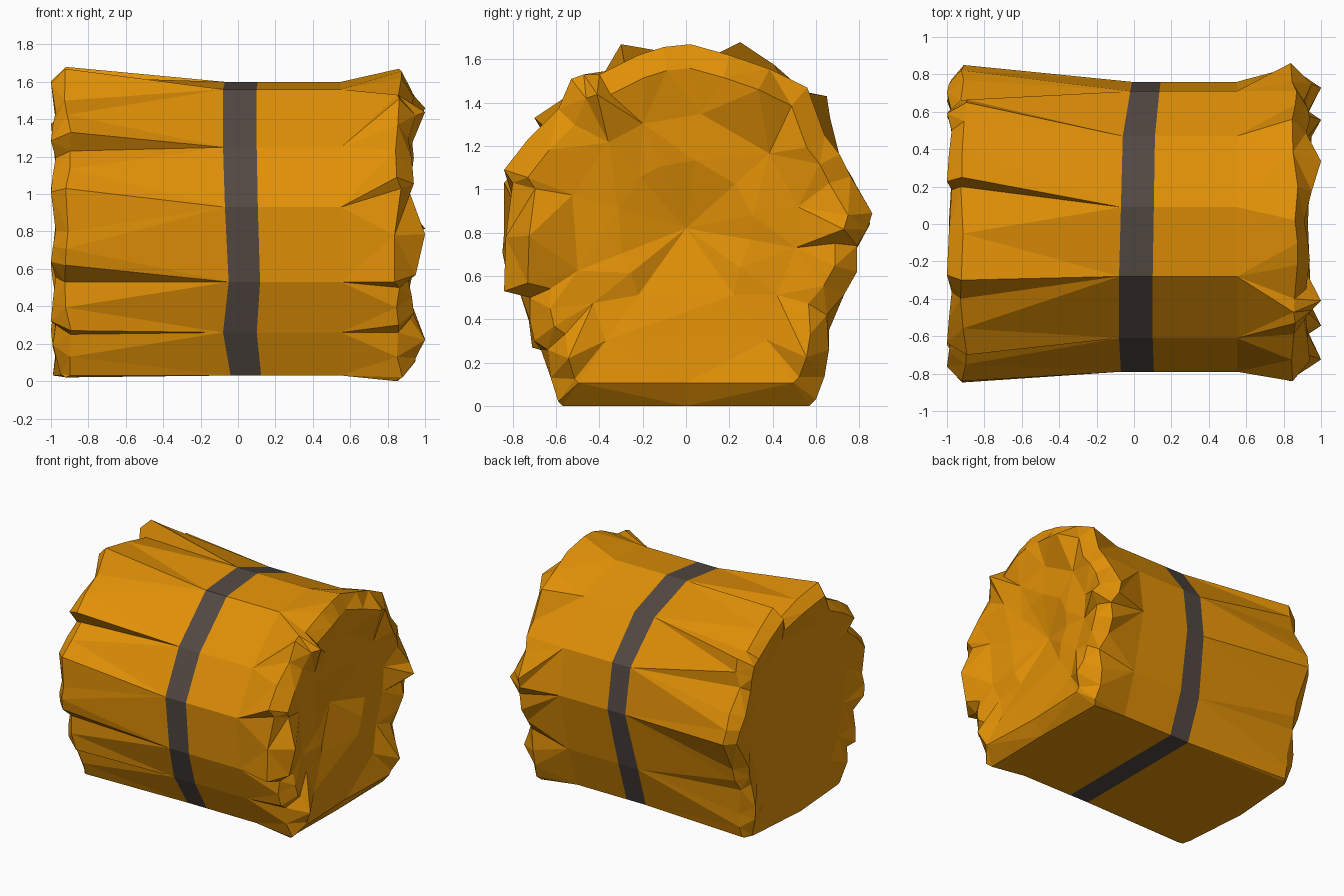
import bpy, bmesh, random

if "Cube" in bpy.data.objects:
    bpy.data.objects.remove(bpy.data.objects["Cube"])

random.seed(4)
CZ = 0.82  # height of the bale's axis

# Cross-sections as (y, z): the waist, then the split, flared straw ends
WAIST = [(.09, 1.60), (-.28, 1.56), (-.61, 1.25), (-.79, .93), (-.77, .53), (-.67, .26),
         (-.56, .03), (.55, .03), (.66, .35), (.76, .80), (.71, 1.15), (.47, 1.46)]
LEFT = [(.25, 1.68), (.20, 1.56), (-.30, 1.67), (-.40, 1.50), (-.70, 1.33), (-.64, 1.23),
        (-.84, 1.03), (-.84, .80), (-.83, .62), (-.72, .53), (-.71, .27), (-.64, .25),
        (-.58, .03), (-.56, .02), (.58, .02), (.60, .03), (.63, .22), (.65, .42),
        (.72, .60), (.85, .84), (.77, 1.05), (.66, 1.22), (.65, 1.43), (.55, 1.45)]
RIGHT = [(.20, 1.62), (.02, 1.67), (-.22, 1.62), (-.40, 1.53), (-.53, 1.51), (-.59, 1.37),
         (-.84, 1.09), (-.80, 1.03), (-.84, .53), (-.72, .50), (-.70, .30), (-.64, .26),
         (-.59, .02), (-.57, .00), (.57, .00), (.60, .03), (.66, .26), (.65, .42),
         (.79, .62), (.79, .74), (.86, .89), (.76, 1.06), (.64, 1.25), (.56, 1.47)]
BAND_SHIFT = [.01, 0, 0, .01, .03, 0, .04, .04, .03, .07, .06, .02]


def material(name, rgb):
    m = bpy.data.materials.new(name)
    m.diffuse_color = (*rgb, 1)
    m.use_nodes = True
    m.node_tree.nodes["Principled BSDF"].inputs["Base Color"].default_value = m.diffuse_color
    return m


straw = material("straw gold", (.75, .28, .002))
dark = material("dark strap", (.085, .065, .055))

bm = bmesh.new()


def ring(pts, xs):
    return [bm.verts.new((x, y, z)) for (y, z), x in zip(pts, xs)]


def scaled(pts, s, floor=False):
    return [(y * s, z + .01 if floor and z < .1 else CZ + (z - CZ) * s) for y, z in pts]


def with_middles(pairs):
    """Add a middle point to each sheaf: two notch points, then the middle."""
    out = []
    for i in range(0, 24, 2):
        a, b, c = pairs[i], pairs[i + 1], pairs[(i + 2) % 24]
        my, mz = (b[0] + c[0]) / 2, (b[1] + c[1]) / 2
        if mz > .1:
            my, mz = my * 1.015, CZ + (mz - CZ) * 1.015
        out += [a, b, (my, mz)]
    return out


def quads(a, b, mat=0):
    n = len(a)
    for i in range(n):
        j = (i + 1) % n
        bm.faces.new((a[i], a[j], b[j], b[i])).material_index = mat


def split(a, b):
    """Join a 12-point ring to a 36-point ring: a notch at each corner, a sheaf between."""
    for i in range(12):
        j = (i + 1) % 12
        p, q, m, r = b[3 * i], b[3 * i + 1], b[3 * i + 2], b[3 * j]
        for f in ((a[i], p, q), (a[i], q, m), (a[i], m, a[j]), (a[j], m, r)):
            bm.faces.new(f)


def cap(outer, pts, sign, rim_scale, rim_x, steps, mid_x):
    """Ragged rim, then facets sinking to the middle of the end."""
    xs = [sign * rim_x[i % len(rim_x)] for i in range(36)]
    for i, (y, z) in enumerate(pts):
        if z < .1 and abs(y) > .3:
            xs[i] = sign * .95          # bottom corners are rounded off
    last = ring(scaled(pts, rim_scale, sign < 0), xs)
    quads(outer, last)
    for k, (r, x) in enumerate(steps):
        base = [((pts[i][0] + pts[i + 1][0]) / 2, (pts[i][1] + pts[i + 1][1]) / 2)
                for i in range(0, 36, 3)]
        new = ring(scaled(base, r),
                   [sign * (x + random.uniform(-.015, .015)) for _ in base])
        if k == 0:
            split(new, last)
        else:
            quads(last, new)
        last = new
    mid = bm.verts.new((sign * mid_x, 0, CZ))
    for i in range(12):
        bm.faces.new((last[i], last[(i + 1) % 12], mid))


# Strap and the plain stretch to its right
s0 = ring(WAIST, [-.08 + d for d in BAND_SHIFT])
s1 = ring(WAIST, [.10 + d * .6 for d in BAND_SHIFT])
body = ring(WAIST, [.55] * 12)
quads(s0, s1, 1)
quads(s1, body)

# Long grooved sheaves on the left, short ones on the right
left_pts, right_pts = with_middles(LEFT), with_middles(RIGHT)
left = ring(left_pts, [-.91 + random.uniform(-.02, .02) for _ in left_pts])
right = ring(right_pts, [.86 + random.uniform(-.025, .02) for _ in right_pts])
split(s0, left)
split(body, right)
cap(left, left_pts, -1, .91, (1.0, .975, .99), [(.72, .95), (.36, .94)], .93)
cap(right, right_pts, 1, .87, (.95, .91, .93, .94, .92, 1.0), [(.64, .90), (.38, .88)], .79)

bmesh.ops.triangulate(bm, faces=[f for f in bm.faces if f.material_index == 0])
bmesh.ops.recalc_face_normals(bm, faces=bm.faces)
mesh = bpy.data.meshes.new("straw_bale")
bm.to_mesh(mesh)
bm.free()
mesh.materials.append(straw)
mesh.materials.append(dark)
bale = bpy.data.objects.new("straw_bale", mesh)
bpy.context.collection.objects.link(bale)
